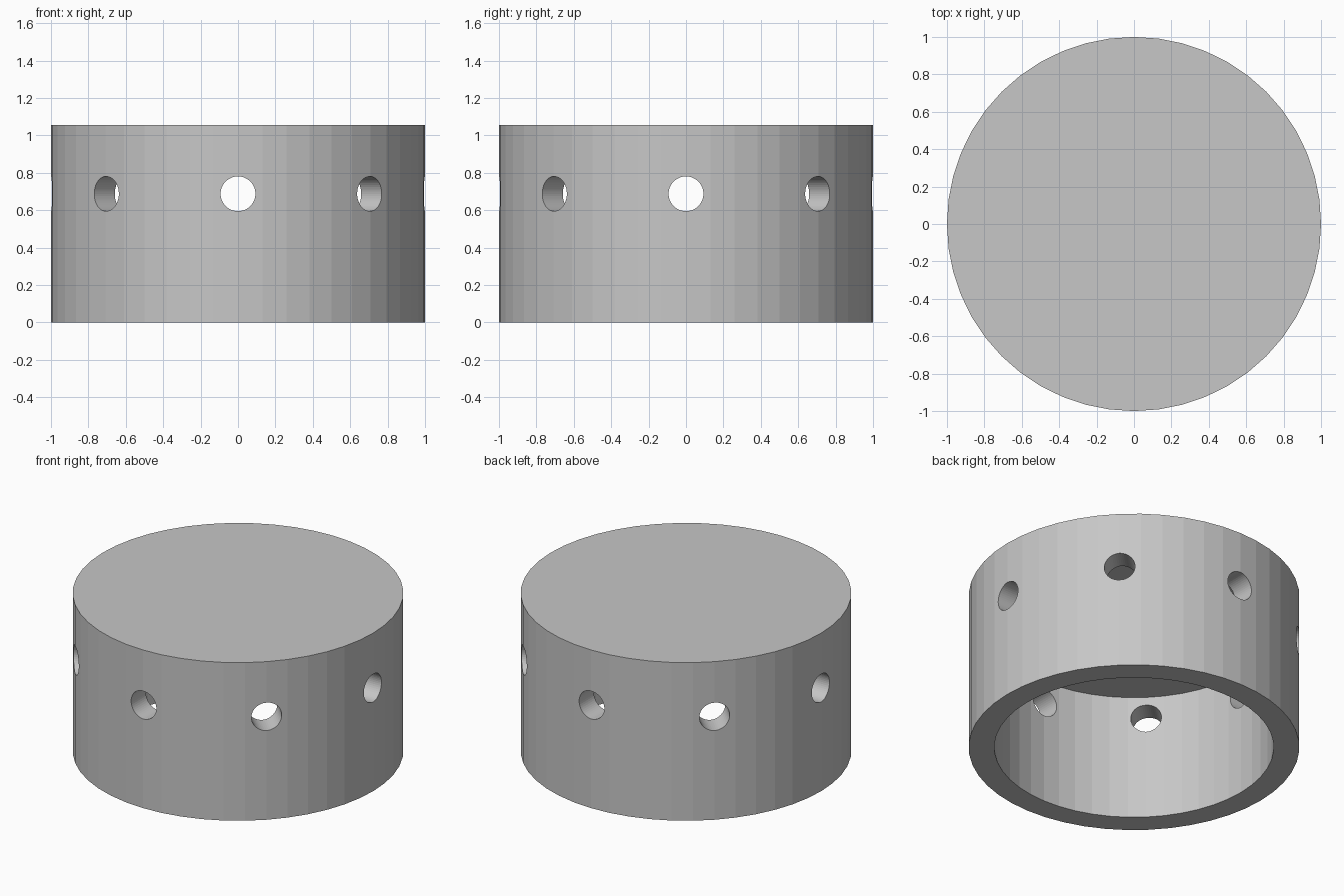
import bpy
import math

HEIGHT, OUTER, INNER = 1.055, 1.0, 0.845
CEILING, HOLE_Z, HOLE_R = 0.835, 0.688, 0.093

cube = bpy.data.objects.get("Cube")
if cube:
    bpy.data.objects.remove(cube, do_unlink=True)

grey = bpy.data.materials.new("plain grey")
grey.use_nodes = True
colour = (0.57, 0.57, 0.57, 1)
grey.diffuse_color = colour
grey.node_tree.nodes["Principled BSDF"].inputs["Base Color"].default_value = colour


def cylinder(name, radius, depth, centre_z, sides, rotation=(0, 0, 0)):
    bpy.ops.mesh.primitive_cylinder_add(vertices=sides, radius=radius, depth=depth,
                                        location=(0, 0, centre_z), rotation=rotation)
    obj = bpy.context.object
    obj.name = name
    obj.data.materials.append(grey)
    return obj


# Solid round cap
cap = cylinder("round_cap", OUTER, HEIGHT, HEIGHT / 2, 48)

# Cavity open at the bottom, and four bores making eight radial holes
cutters = [cylinder("cavity_cutter", INNER, CEILING + 0.2, (CEILING - 0.2) / 2, 48)]
for i in range(4):
    cutters.append(cylinder(f"hole_cutter_{i + 1}", HOLE_R, 3, HOLE_Z, 48,
                            (math.pi / 2, 0, i * math.pi / 4)))

for cutter in cutters:
    cut = cap.modifiers.new(cutter.name, "BOOLEAN")
    cut.operation = "DIFFERENCE"
    cut.solver = "EXACT"
    cut.object = cutter

# Bake the cuts, then drop the cutters
bpy.context.view_layer.update()
cut_mesh = bpy.data.meshes.new_from_object(
    cap.evaluated_get(bpy.context.evaluated_depsgraph_get()))
cap.modifiers.clear()
cap.data = cut_mesh
cut_mesh.name = "round_cap"
for cutter in cutters:
    bpy.data.objects.remove(cutter, do_unlink=True)
